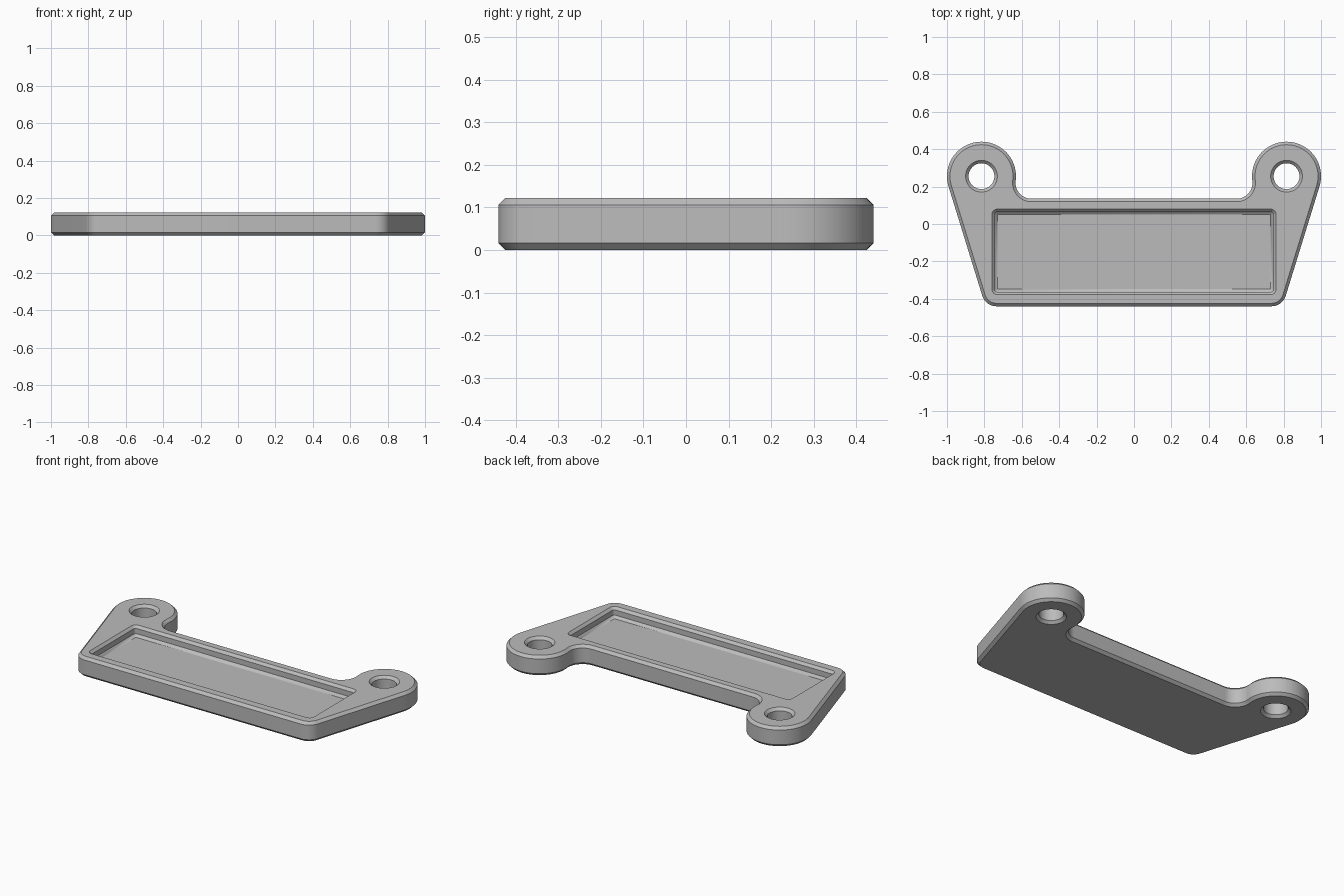
import bpy, bmesh, math
from mathutils import Vector

if "Cube" in bpy.data.objects:
    bpy.data.objects.remove(bpy.data.objects["Cube"])

H = 0.122        # plate thickness
C = 0.016        # chamfer size
FLOOR = 0.06     # height of the recess floor
LUG, LUG_R = Vector((0.8155, 0.2555)), 0.1845
CORNER, CORNER_R = Vector((0.735, -0.36)), 0.08
FILLET_R, EDGE_Y = 0.085, 0.135
HOLE_R = 0.069


def arc(c, r, a0, a1, n):
    return [(c[0] + r * math.cos(a0 + (a1 - a0) * i / n),
             c[1] + r * math.sin(a0 + (a1 - a0) * i / n)) for i in range(n + 1)]


def outline(d):
    """Plate outline moved inward by d; mirrored from the right half."""
    fy = EDGE_Y + FILLET_R
    fx = LUG.x - math.sqrt((LUG_R + FILLET_R) ** 2 - (LUG.y - fy) ** 2)
    f = Vector((fx, fy))
    v = LUG - CORNER
    tangent = math.atan2(v.y, v.x) - math.acos((CORNER_R - LUG_R) / v.length)
    join = math.atan2(LUG.y - fy, LUG.x - fx)
    half = arc(CORNER, CORNER_R - d, -math.pi / 2, tangent, 10)
    half += arc(LUG, LUG_R - d, tangent, join + math.pi, 40)
    half += arc(f, FILLET_R + d, join, -math.pi / 2, 14)[1:] if d < 0 else \
        arc(f, FILLET_R + d, join, -math.pi / 2, 14)
    return half + [(-x, y) for x, y in reversed(half)]


def rounded_rect(d):
    """Recess outline moved inward by d; corners become sharp at d = 0.03."""
    r, pts = 0.03 - d, []
    for i, (x, y) in enumerate([(0.73, 0.05), (-0.73, 0.05), (-0.73, -0.348), (0.73, -0.348)]):
        pts += arc((x, y), r, i * math.pi / 2, (i + 1) * math.pi / 2, 6)
    return pts


def circle(c, r, n=48):
    return arc(c, r, 0, 2 * math.pi, n)[:-1]


bm = bmesh.new()


def loft(levels):
    """Join (points, z) loops with quads; return the first and last loop."""
    loops = [[bm.verts.new((x, y, z)) for x, y in pts] for pts, z in levels]
    for a, b in zip(loops, loops[1:]):
        for i in range(len(a)):
            j = (i + 1) % len(a)
            bm.faces.new((a[i], a[j], b[j], b[i]))
    return loops[0], loops[-1]


def loop_edges(loop):
    return [bm.edges.get((loop[i], loop[i - 1])) for i in range(len(loop))]


# chamfered outer wall
low, high = loft([(outline(C), 0), (outline(0), C), (outline(0), H - C), (outline(C), H)])
bottom, top = loop_edges(low), loop_edges(high)

# chamfered lug holes
for s in (-1, 1):
    c = (s * LUG.x, LUG.y)
    low, high = loft([(circle(c, HOLE_R + C), 0), (circle(c, HOLE_R), C),
                      (circle(c, HOLE_R), H - C), (circle(c, HOLE_R + C), H)])
    bottom += loop_edges(low)
    top += loop_edges(high)

# recess with chamfered rim and foot
high, low = loft([(rounded_rect(0), H), (rounded_rect(0.015), H - 0.015),
                  (rounded_rect(0.015), FLOOR + 0.015), (rounded_rect(0.03), FLOOR)])
top += loop_edges(high)
bm.faces.new(low)

# flat top and bottom
for edges, nz in ((top, 1), (bottom, -1)):
    bmesh.ops.triangle_fill(bm, edges=edges, use_beauty=True, normal=(0, 0, nz))
bmesh.ops.remove_doubles(bm, verts=bm.verts, dist=1e-5)
bmesh.ops.recalc_face_normals(bm, faces=bm.faces)

mesh = bpy.data.meshes.new("mounting_plate")
bm.to_mesh(mesh)
bm.free()
plate = bpy.data.objects.new("mounting_plate", mesh)
bpy.context.collection.objects.link(plate)

grey = bpy.data.materials.new("plain grey")
grey.diffuse_color = (0.5, 0.5, 0.5, 1)
grey.use_nodes = True
grey.node_tree.nodes["Principled BSDF"].inputs["Base Color"].default_value = grey.diffuse_color
mesh.materials.append(grey)

bpy.context.view_layer.objects.active = plate
plate.select_set(True)
bpy.ops.object.shade_smooth_by_angle(angle=math.radians(30))
